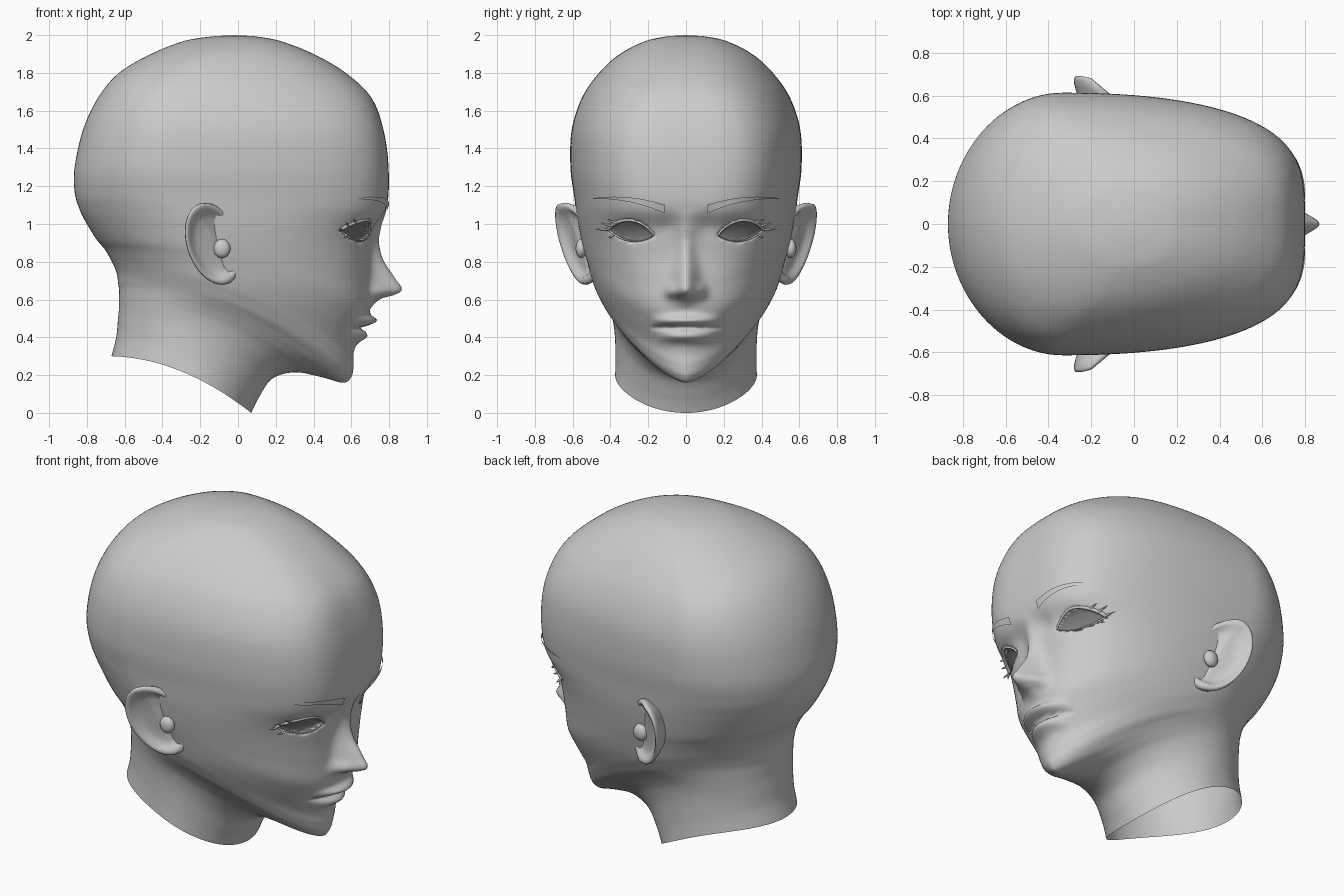
import bpy, bmesh, math
from mathutils import Vector
from mathutils.bvhtree import BVHTree

if "Cube" in bpy.data.objects:
    bpy.data.objects.remove(bpy.data.objects["Cube"])


def material(name, v):
    m = bpy.data.materials.new(name)
    m.diffuse_color = (v, v, v, 1)
    m.use_nodes = True
    m.node_tree.nodes["Principled BSDF"].inputs["Base Color"].default_value = m.diffuse_color
    return m


SKIN = material("grey", 0.6)
EYE = material("eye_grey", 0.2)


def finish(bm, name, mats=(SKIN,)):
    for f in bm.faces:
        f.smooth = True
    me = bpy.data.meshes.new(name)
    bm.to_mesh(me)
    bm.free()
    for m in mats:
        me.materials.append(m)
    ob = bpy.data.objects.new(name, me)
    bpy.context.collection.objects.link(ob)
    return ob


# Sections: front x, front z, back x, back z, half width, x of widest point,
# front fullness, front roundness, upward bow of the sides
neck_and_jaw = [
    (.07, .00, -.67, .30, .375, -.25, 2.0, .50, .07),
    (.11, .08, -.645, .40, .373, -.25, 2.0, .50, .07),
    (.18, .18, -.635, .50, .378, -.25, 2.0, .50, .08),
    (.30, .215, -.63, .56, .392, -.24, 1.85, .52, .10),
    (.44, .19, -.63, .61, .412, -.21, 1.65, .56, .12),
    (.555, .16, -.63, .655, .437, -.17, 1.5, .60, .14),
    (.60, .19, -.635, .69, .455, -.15, 1.55, .58, .135),
    (.612, .25, -.64, .73, .474, -.15, 1.65, .56, .125),
    (.615, .33, -.653, .77, .492, -.15, 1.8, .54, .11),
    (.66, .44, -.675, .815, .508, -.16, 2.0, .50, .09),
    (.70, .55, -.705, .865, .524, -.18, 2.25, .49, .07),
    (.70, .70, -.75, .92, .543, -.20, 2.5, .48, .04),
    (.70, .85, -.80, 1.0, .563, -.22, 2.8, .46, .02),
    (.735, .98, -.84, 1.08, .578, -.25, 3.1, .45, 0),
    (.79, 1.10, -.865, 1.17, .592, -.30, 3.4, .45, 0),
]
# Skull: z, front x, back x, half width, x of widest point, front fullness
skull = [
    (1.30, .797, -.865, .612, -.33, 3.6), (1.50, .77, -.82, .605, -.33, 3.5),
    (1.67, .705, -.74, .55, -.32, 3.0), (1.80, .57, -.63, .46, -.25, 2.6),
    (1.90, .40, -.46, .35, -.15, 2.5), (1.97, .22, -.28, .21, -.05, 2.4),
    (1.995, .08, -.12, .09, -.02, 2.3),
]
ROWS = neck_and_jaw + [(xf, z, xb, z, w, xw, a, .45, 0) for z, xf, xb, w, xw, a in skull]


def catmull(p0, p1, p2, p3, t):
    return [.5 * (2*b + (c-a)*t + (2*a-5*b+4*c-d)*t*t + (3*b-a-3*c+d)*t**3)
            for a, b, c, d in zip(p0, p1, p2, p3)]


def section(row, nf=72, nb=28):
    xf, zf, xb, zb, w, xw, a, b, lift = row
    half = []
    for i in range(nf + 1):
        s = min(1, math.sin(math.pi / 2 * i / nf))
        half.append((xw + (xf - xw) * max(0, 1 - s**a)**b, w * s))
    for j in range(1, nb + 1):
        p = math.pi / 2 * j / nb
        half.append((xw - (xw - xb) * math.sin(p), w * math.cos(p)))
    half[-1] = (xb, 0)
    loop = half + [(x, -y) for x, y in half[-2:0:-1]]
    pts = []
    for x, y in loop:
        t = (xf - x) / (xf - xb)
        pts.append(Vector((x, y, zf + (zb - zf) * t + lift * 4 * t * (1 - t))))
    return pts


def lerp_table(table, z):
    if z <= table[0][0] or z >= table[-1][0]:
        return 0
    for (z0, v0), (z1, v1) in zip(table, table[1:]):
        if z <= z1:
            return v0 + (v1 - v0) * (z - z0) / (z1 - z0)


def bump(v, c, s):
    return math.exp(-((v - c) / s) ** 2)


NOSE = [(.55, 0), (.58, .02), (.605, .05), (.63, .15), (.66, .17), (.70, .14),
        (.80, .075), (.85, .055), (.92, .03), (.98, .022), (1.08, 0)]


def face_relief(y, z):
    """Forward offset for nose, lips and eye sockets."""
    y = abs(y)
    d = lerp_table(NOSE, z) * bump(y, 0, .045 + .09 * max(0, min(.25, .88 - z)))
    d += .03 * bump(y, .08, .03) * bump(z, .645, .035)
    mouth = max(0, 1 - (y / .19) ** 2)
    d += mouth * .055 * bump(z, .487, .026) - mouth**.5 * .028 * bump(z, .45, .01)
    d += max(0, 1 - (y / .16) ** 2) * .04 * bump(z, .405, .028)
    d -= .025 * bump(y, .27, .12) * bump(z, .965, .065)
    d -= .012 * bump(y, .11, .05) * bump(z, .98, .06)
    return d


# Almond eye opening
def lid(t, upper):
    s = max(0, math.sin(math.pi * t))
    return .94 + .03 * t + (.065 * s**.7 if upper else -.045 * s**.8)


def in_eye(co):
    t = (abs(co.y) - .17) / .24
    return co.x > .3 and 0 < t < 1 and lid(t, False) < co.z < lid(t, True)


# Head: loft through the sections, closed at the crown, open at the neck
bm = bmesh.new()
rings = []
STEPS = 10
n = len(ROWS)
for k in range(n - 1):
    q = [ROWS[max(0, min(n - 1, k + o))] for o in (-1, 0, 1, 2)]
    for i in range(STEPS + (k == n - 2)):
        rings.append([bm.verts.new(p) for p in section(catmull(*q, i / STEPS))])
for r0, r1 in zip(rings, rings[1:]):
    for i in range(len(r0)):
        j = (i + 1) % len(r0)
        bm.faces.new((r0[i], r0[j], r1[j], r1[i]))
crown = bm.verts.new((-.02, 0, 2))
for i in range(len(rings[-1])):
    bm.faces.new((rings[-1][i], rings[-1][(i + 1) % len(rings[-1])], crown))
for v in bm.verts:
    if v.co.x > .3 and v.co.z < 1.3:
        v.co.x += face_relief(v.co.y, v.co.z)
bm.normal_update()
surface = BVHTree.FromBMesh(bm)

# Eyes: recessed inside the lids
for f in bm.faces:
    f.material_index = int(in_eye(f.calc_center_median()))
for v in bm.verts:
    if in_eye(v.co):
        v.co.x -= .025
finish(bm, "head", (SKIN, EYE))


def on_face(y, z, out=0):
    hit = surface.ray_cast(Vector((2, y, z)), Vector((-1, 0, 0)))[0]
    return Vector(((hit.x if hit else .5) + out, y, z))


def tube(name, pts, radii):
    cu = bpy.data.curves.new(name, 'CURVE')
    cu.dimensions = '3D'
    cu.bevel_depth = 1
    cu.bevel_resolution = 2
    sp = cu.splines.new('POLY')
    sp.points.add(len(pts) - 1)
    for p, co, r in zip(sp.points, pts, radii):
        p.co = (*co, 1)
        p.radius = r
    cu.materials.append(SKIN)
    bpy.context.collection.objects.link(bpy.data.objects.new(name, cu))


def ear(side, name):
    """Tilted oval bowl flaring outward to the back, sinking into the head in front."""
    bm = bmesh.new()
    loops = []
    for scale, dy in ((.72, -.13), (.95, -.04), (1, -.012), (.98, .006), (.92, .01),
                      (.83, 0), (.76, -.02), (.6, -.032), (.35, -.035), (.05, -.035)):
        ring = []
        for i in range(40):
            a = 2 * math.pi * i / 40
            u, v = .14 * scale * math.cos(a), .225 * scale * math.sin(a)
            x = -.13 + .944 * u - .33 * v
            z = .895 + .33 * u + .944 * v
            y = .60 + .42 * (-x - .1) + .2 * (z - .95) + dy
            y -= .06 * scale * max(0, math.cos(a))
            ring.append(bm.verts.new((x, side * y, z)))
        loops.append(ring)
    for r0, r1 in zip(loops, loops[1:]):
        for i in range(40):
            j = (i + 1) % 40
            bm.faces.new((r0[i], r0[j], r1[j], r1[i]))
    bm.faces.new(loops[-1])
    if side > 0:
        bmesh.ops.reverse_faces(bm, faces=bm.faces[:])
    # Small flap in front of the ear canal
    flap = bmesh.ops.create_uvsphere(bm, u_segments=16, v_segments=10, radius=1)["verts"]
    for v in flap:
        v.co = Vector((-.085 + .045 * v.co.x, side * .555 + .03 * v.co.y, .87 + .05 * v.co.z))
    finish(bm, name)


def brow(side, name):
    """Thin tapering plate following the forehead."""
    bm = bmesh.new()
    prev = None
    for i in range(17):
        t = i / 16
        y = .115 + .375 * t
        z = 1.08 + .14 * t - .085 * t * t
        h = .02 * (1 - t) + .002
        pair = [bm.verts.new(on_face(side * y, z + s * h, .012)) for s in (-1, 1)]
        if prev:
            quad = (prev[0], pair[0], pair[1], prev[1])
            bm.faces.new(quad if side > 0 else quad[::-1])
        prev = pair
    finish(bm, name)


for side, tag in ((1, "left"), (-1, "right")):
    ear(side, tag + "_ear")
    brow(side, tag + "_eyebrow")
    # Eyelid rims
    for upper, r in ((True, .011), (False, .006)):
        ts = [i / 20 for i in range(21)]
        pts = [on_face(side * (.17 + .24 * t), lid(t, upper), -.002) for t in ts]
        tube(f"{tag}_{'upper' if upper else 'lower'}_lid", pts,
             [r * (.5 + .5 * t) for t in ts])
    # Short eyelashes at the outer corner
    for t, dy, dz, upper in ((.82, .05, .02, True), (.93, .06, .02, True),
                             (1, .07, .005, True), (.88, .03, -.02, False)):
        y, z = .17 + .24 * t, lid(t, upper)
        a = on_face(side * y, z, .004)
        b = Vector((a.x - .015, side * (y + dy), z + dz))
        tube(tag + "_lash", [a, (a + b) / 2 + Vector((.004, 0, -.004)), b], [.007, .005, .001])
